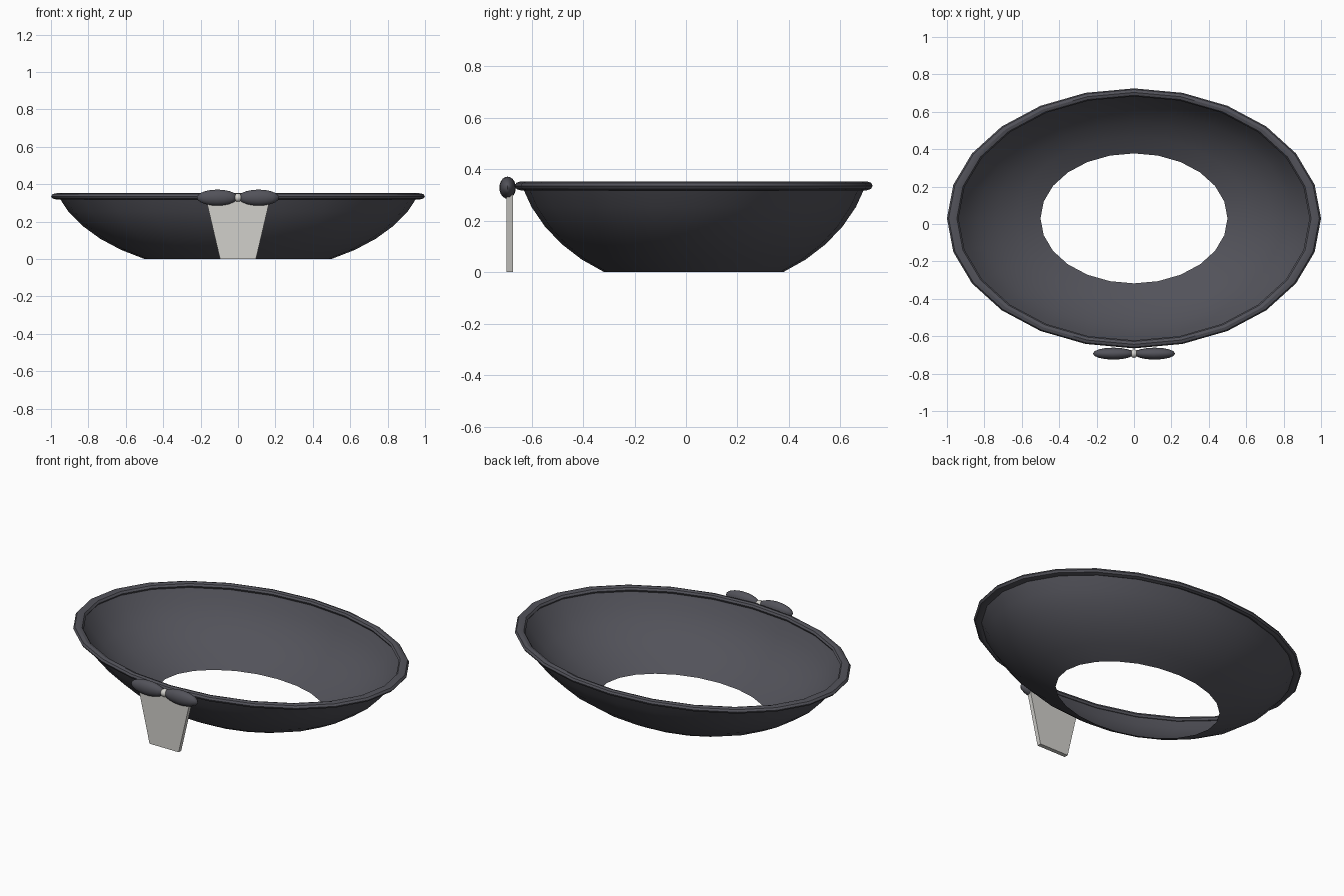
import bpy, bmesh, math
from mathutils import Matrix

cube = bpy.data.objects.get("Cube")
if cube:
    bpy.data.objects.remove(cube, do_unlink=True)


def material(name, rgb):
    m = bpy.data.materials.new(name)
    m.use_nodes = True
    m.diffuse_color = (*rgb, 1)
    m.node_tree.nodes["Principled BSDF"].inputs["Base Color"].default_value = (*rgb, 1)
    return m


CHARCOAL = material("charcoal", (0.085, 0.085, 0.102))
IVORY = material("ivory", (0.64, 0.63, 0.60))
SEGMENTS = 24
CENTRE_Y, DEPTH = 0.03, 0.695    # oval centre and its y squash


def finish(name, bm, mat, angle=30):
    bmesh.ops.recalc_face_normals(bm, faces=bm.faces)
    mesh = bpy.data.meshes.new(name)
    bm.to_mesh(mesh)
    bm.free()
    mesh.materials.append(mat)
    ob = bpy.data.objects.new(name, mesh)
    bpy.context.collection.objects.link(ob)
    bpy.context.view_layer.objects.active = ob
    for o in bpy.context.selected_objects:
        o.select_set(False)
    ob.select_set(True)
    bpy.ops.object.shade_smooth_by_angle(angle=math.radians(angle))
    return ob


def oval_sweep(name, profile, closed):
    """Sweep an (r, z) profile round the oval."""
    bm = bmesh.new()
    rings = []
    for i in range(SEGMENTS):
        a = math.tau * i / SEGMENTS
        rings.append([bm.verts.new((r * math.cos(a), CENTRE_Y + DEPTH * r * math.sin(a), z))
                      for r, z in profile])
    n = len(profile)
    for i in range(SEGMENTS):
        p, q = rings[i], rings[(i + 1) % SEGMENTS]
        for j in range(n if closed else n - 1):
            k = (j + 1) % n
            bm.faces.new((p[j], q[j], q[k], p[k]))
    return finish(name, bm, CHARCOAL)


def ellipsoid(name, centre, radii, mat, u=16, v=10):
    bm = bmesh.new()
    bmesh.ops.create_uvsphere(bm, u_segments=u, v_segments=v, radius=1)
    bmesh.ops.transform(bm, verts=bm.verts, matrix=Matrix.Translation(centre)
                        @ Matrix.Diagonal((*radii, 1)))
    return finish(name, bm, mat, 60)


# Open curved shell: a band of a squashed sphere
angles = [math.radians(30 + 8.75 * i) for i in range(6)]
z0 = 0.57 * math.cos(angles[0])
oval_sweep("bowl_shell", [(math.sin(t), z0 + 0.005 - 0.57 * math.cos(t)) for t in angles], False)

# Rolled rim
rim = [(0.969 + 0.031 * math.cos(math.tau * i / 8), 0.340 + 0.017 * math.sin(math.tau * i / 8))
       for i in range(8)]
oval_sweep("rim", rim, True)

# Bow loops and knot
BOW_Y, BOW_Z = -0.693, 0.333
for side, s in (("left", 1), ("right", -1)):
    ellipsoid("bow_loop_" + side, (s * 0.11, BOW_Y, BOW_Z), (0.11, 0.032, 0.043), CHARCOAL)
ellipsoid("bow_knot", (0, BOW_Y, BOW_Z), (0.023, 0.023, 0.023), IVORY, 12, 8)

# Tapered hanging tab
bm = bmesh.new()
bmesh.ops.create_cube(bm, size=1)
for v in bm.verts:
    top = v.co.z > 0
    v.co.x = math.copysign(0.171 if top else 0.096, v.co.x)
    v.co.y = -0.685 + 0.025 * v.co.y
    v.co.z = 0.325 if top else 0.005
finish("hanging_tab", bm, IVORY)

# Rest everything on the ground
for name in ("bowl_shell", "rim", "bow_loop_left", "bow_loop_right", "bow_knot", "hanging_tab"):
    bpy.data.objects[name].location.z = -0.005
